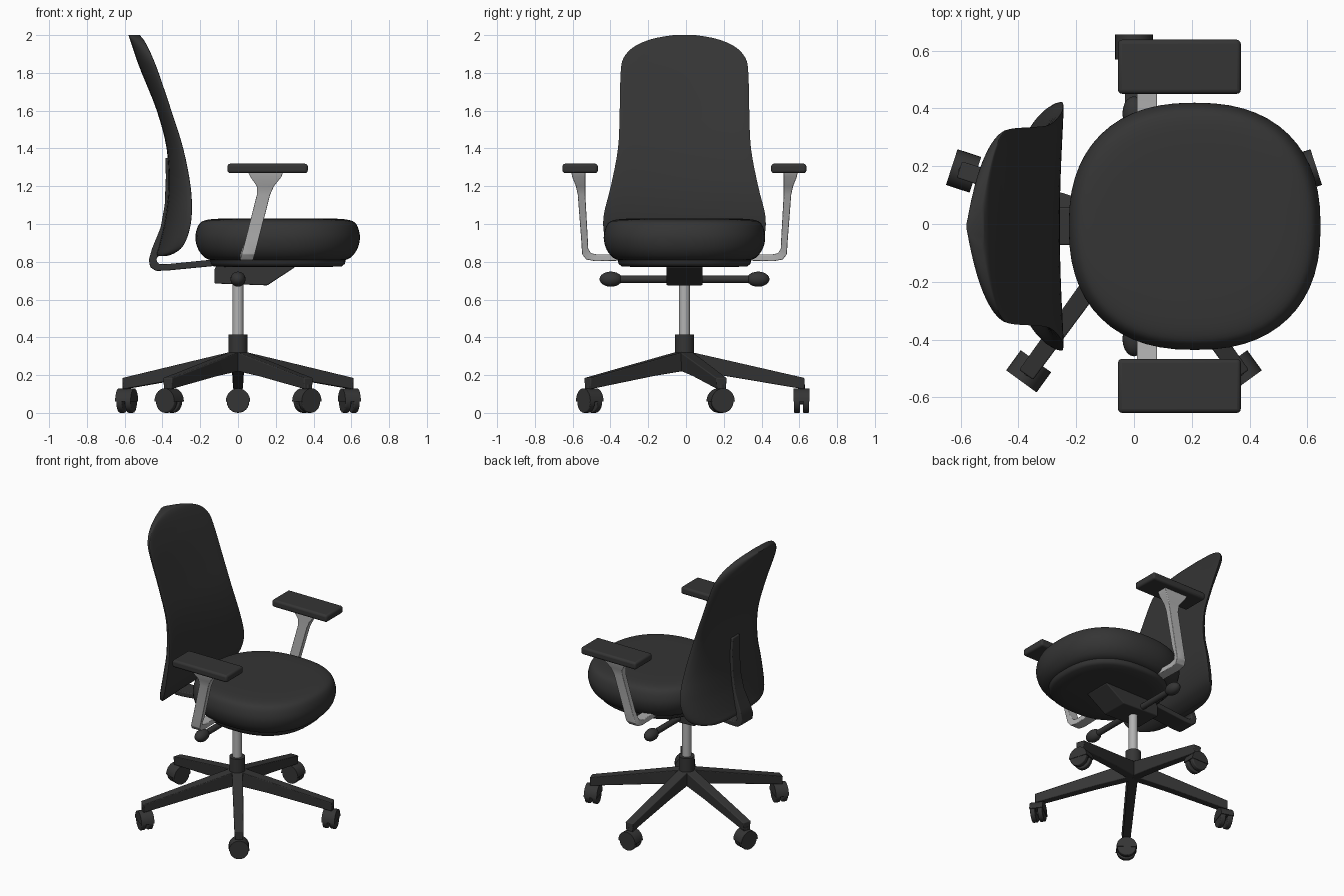
import bpy, bmesh
from math import sin, cos, pi, radians
from mathutils import Matrix, Vector

if "Cube" in bpy.data.objects:
    bpy.data.objects.remove(bpy.data.objects["Cube"])

YC = -0.008  # chair axis in y


def material(name, v):
    m = bpy.data.materials.new(name)
    m.diffuse_color = (v, v, v, 1)
    m.use_nodes = True
    m.node_tree.nodes["Principled BSDF"].inputs["Base Color"].default_value = m.diffuse_color
    return m


BLACK = material("black", 0.035)
GREY = material("light_grey", 0.45)


def finish(name, bm, mat=BLACK, angle=35, bevel=0):
    bmesh.ops.recalc_face_normals(bm, faces=bm.faces)
    me = bpy.data.meshes.new(name)
    bm.to_mesh(me)
    bm.free()
    ob = bpy.data.objects.new(name, me)
    bpy.context.collection.objects.link(ob)
    me.materials.append(mat)
    ob.location.y = YC
    if bevel:
        b = ob.modifiers.new("bevel", 'BEVEL')
        b.width, b.segments = bevel, 3
    bpy.ops.object.select_all(action='DESELECT')
    ob.select_set(True)
    bpy.context.view_layer.objects.active = ob
    bpy.ops.object.shade_smooth_by_angle(angle=radians(angle))
    return ob


def loft(bm, rings):
    vs = [[bm.verts.new(p) for p in r] for r in rings]
    n = len(vs[0])
    for a, b in zip(vs, vs[1:]):
        for i in range(n):
            bm.faces.new((a[i], a[(i + 1) % n], b[(i + 1) % n], b[i]))
    bm.faces.new(vs[0])
    bm.faces.new(vs[-1])


def cyl(bm, r, p, q, seg=24):
    p, q = Vector(p), Vector(q)
    m = Matrix.Translation((p + q) / 2) @ (q - p).to_track_quat('Z', 'Y').to_matrix().to_4x4()
    bmesh.ops.create_cone(bm, cap_ends=True, segments=seg, radius1=r, radius2=r,
                          depth=(q - p).length, matrix=m)


def smooth_rows(rows, k=4):
    """Catmull-Rom interpolation of table rows."""
    out = []
    for i in range(len(rows) - 1):
        a, b = rows[max(i - 1, 0)], rows[i]
        c, d = rows[i + 1], rows[min(i + 2, len(rows) - 1)]
        for j in range(k):
            t = j / k
            out.append([0.5 * (2 * q + (r - p) * t + (2 * p - 5 * q + 4 * r - s) * t * t
                               + (3 * q - p - 3 * r + s) * t ** 3)
                        for p, q, r, s in zip(a, b, c, d)])
    return out + [rows[-1]]


def spow(v, e):
    return abs(v) ** e * (1 if v >= 0 else -1)


# five-star base legs and casters
for i in range(5):
    rot = Matrix.Rotation(radians(90 + 72 * i), 4, 'Z')
    bm = bmesh.new()
    loft(bm, [[(r, -wb, zb), (r, wb, zb), (r, wt, zt), (r, -wt, zt)]
              for r, zb, zt, wb, wt in ((0, .225, .33, .03, .036), (.22, .195, .28, .028, .034),
                                        (.635, .125, .185, .025, .03))])
    bm.transform(rot)
    finish(f"base_leg_{i}", bm, bevel=.005)

    bm = bmesh.new()
    for s in (-1, 1):
        cyl(bm, .06, (.62 + s * .008, 0, .06), (.62 + s * .04, 0, .06))
    cyl(bm, .015, (.59, 0, .06), (.65, 0, .06), 12)
    bm.transform(rot)
    finish(f"caster_wheels_{i}", bm, bevel=.006)

    bm = bmesh.new()
    arc = [(.065 * cos(pi * k / 14), .06 + .07 * sin(pi * k / 14)) for k in range(15)]
    loft(bm, [[(r, y, z) for y, z in arc] for r in (.577, .663)])
    cyl(bm, .018, (.62, 0, .1), (.62, 0, .15), 12)
    bm.transform(rot)
    finish(f"caster_hood_{i}", bm)

# hub and gas column
bm = bmesh.new()
cyl(bm, .05, (0, 0, .23), (0, 0, .415), 32)
finish("base_hub", bm)
bm = bmesh.new()
cyl(bm, .029, (0, 0, .4), (0, 0, .72), 32)
finish("gas_column", bm, GREY)

# tilt mechanism
bm = bmesh.new()
prof = [(-.125, .685), (.155, .675), (.3, .77), (.3, .8), (-.1, .8), (-.125, .76)]
loft(bm, [[(x, y, z) for x, z in prof] for y in (-.095, .095)])
finish("tilt_mechanism", bm, bevel=.006)

# levers with knobs
bm = bmesh.new()
cyl(bm, .02, (0, -.38, .708), (0, .38, .708), 16)
for s in (-1, 1):
    bmesh.ops.create_uvsphere(bm, u_segments=20, v_segments=12, radius=1,
                              matrix=Matrix.Translation((0, s * .39, .708))
                              @ Matrix.Diagonal((.04, .06, .04, 1)))
finish("adjustment_levers", bm)


# seat cushion and under-shell, both stacked superellipses
def seat_part(name, rows):
    bm = bmesh.new()
    n = 56
    rings = []
    for s, z in rows:
        rings.append([(.21 + .435 * s * spow(cos(2 * pi * k / n), .85),
                       .427 * s * spow(sin(2 * pi * k / n), .85), z) for k in range(n)])
    loft(bm, rings)
    return finish(name, bm, angle=50)


cushion = [(.78, .805), (.88, .82), (.96, .86), (.998, .91), (.995, .955), (.955, 1.0),
           (.88, 1.02), (.72, 1.028), (.4, 1.03), (.1, 1.03)]
seat_part("seat_cushion", smooth_rows(cushion, 3))
seat_part("seat_shell", [(.6, .772), (.78, .776), (.82, .79), (.83, .83)])

# backrest: rows of height, half width, front x, rear x
rows = [(.83, .27, -.39, -.425), (.845, .345, -.355, -.43), (.88, .40, -.315, -.42),
        (.95, .426, -.285, -.402), (1.05, .427, -.268, -.382), (1.2, .39, -.272, -.368),
        (1.4, .352, -.308, -.378), (1.6, .343, -.37, -.43), (1.8, .338, -.437, -.51),
        (1.88, .322, -.467, -.54), (1.94, .265, -.49, -.56), (1.98, .17, -.507, -.573),
        (2.0, .06, -.52, -.58)]
bm = bmesh.new()
rings = []
n = 48
for z, hw, xf, xr in smooth_rows(rows):
    ring = []
    for k in range(n):
        u, v = cos(2 * pi * k / n), sin(2 * pi * k / n)
        edge = xf + .012 * min(1, hw / .4)
        x = edge - .014 + .024 * u * u * hw / .43
        x += .012 * v if v > 0 else -(x - xr) * abs(v) ** 1.1
        ring.append((x, hw * u, min(z, 2)))
    rings.append(ring)
loft(bm, rings)
finish("backrest", bm, angle=50)

# bent bar carrying the backrest: lower/rear point, upper/front point, half width
bar = [(-.05, .785, -.05, .82, .065), (-.38, .753, -.38, .787, .065),
       (-.435, .752, -.415, .787, .065), (-.465, .772, -.428, .797, .065),
       (-.472, .81, -.432, .815, .065), (-.455, .87, -.4, .86, .06),
       (-.41, .98, -.37, .98, .05), (-.388, 1.1, -.35, 1.1, .045),
       (-.382, 1.25, -.35, 1.25, .045), (-.385, 1.35, -.36, 1.35, .04)]
bm = bmesh.new()
loft(bm, [[(a, -w, b), (a, w, b), (c, w, d), (c, -w, d)] for a, b, c, d, w in bar])
finish("back_support_bar", bm, bevel=.006)

# armrests: inner y,z / outer y,z / x range per section
arm = [(.25, .84, .25, .808, .01, .08), (.46, .838, .47, .803, .01, .08),
       (.495, .845, .52, .812, .012, .082), (.51, .87, .542, .84, .02, .09),
       (.512, .92, .547, .92, .04, .11), (.525, 1.155, .565, 1.155, .1, .17),
       (.525, 1.2, .575, 1.2, .1, .19), (.525, 1.25, .595, 1.25, .065, .23),
       (.525, 1.28, .6, 1.28, .05, .24)]
for s, side in ((-1, "right"), (1, "left")):
    bm = bmesh.new()
    loft(bm, [[(x0, s * a, b), (x1, s * a, b), (x1, s * c, d), (x0, s * c, d)]
              for a, b, c, d, x0, x1 in arm])
    finish(f"{side}_arm_support", bm, GREY, bevel=.004)
    bm = bmesh.new()
    bmesh.ops.create_cube(bm, size=1, matrix=Matrix.Translation((.157, s * .552, 1.294))
                          @ Matrix.Diagonal((.425, .187, .05, 1)))
    finish(f"{side}_arm_pad", bm, bevel=.014)
